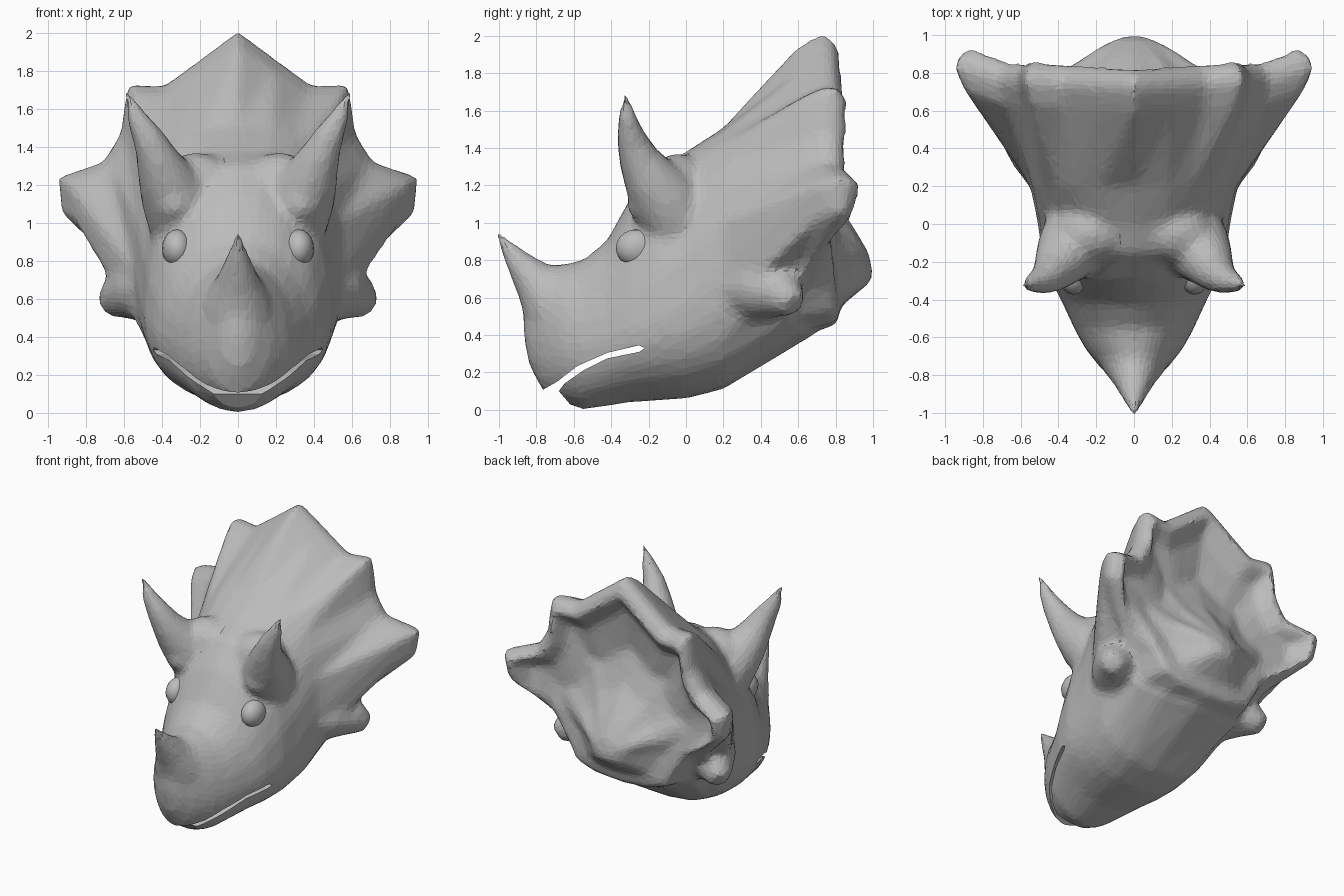
import bpy
import bmesh
from math import sin, cos, pi, copysign
from mathutils import Vector, Matrix

cube = bpy.data.objects.get("Cube")
if cube:
    bpy.data.objects.remove(cube, do_unlink=True)

grey = bpy.data.materials.new("stone grey")
grey.use_nodes = True
grey.diffuse_color = (0.5, 0.5, 0.5, 1)
for node in grey.node_tree.nodes:
    if node.type == 'BSDF_PRINCIPLED':
        node.inputs["Base Color"].default_value = grey.diffuse_color
        node.inputs["Roughness"].default_value = 0.7


def loft(bm, rings):
    """Bridge equal rings of points and close both ends."""
    loops = [[bm.verts.new(p) for p in ring] for ring in rings]
    count = len(loops[0])
    for a, b in zip(loops, loops[1:]):
        for i in range(count):
            j = (i + 1) % count
            bm.faces.new((a[i], a[j], b[j], b[i]))
    bm.faces.new(loops[0])
    bm.faces.new(loops[-1])


def mirrored(half):
    """Complete a half outline, running from top to bottom, across x."""
    return half + [Vector((-p.x, p.y, p.z)) for p in half[-2:0:-1]]


def horn(bm, path, side=1, sides=14):
    """Tapering tube along (x, y, z, radius) points."""
    points = [Vector((x * side, y, z)) for x, y, z, _ in path]
    rings = []
    for i, p in enumerate(points):
        along = points[min(i + 1, len(points) - 1)] - points[max(i - 1, 0)]
        turn = along.to_track_quat('Z', 'Y')
        r = path[i][3]
        rings.append([p + turn @ Vector((r * cos(2 * pi * k / sides),
                                         r * sin(2 * pi * k / sides), 0))
                      for k in range(sides)])
    loft(bm, rings)


def ellipsoid(bm, centre, radii, u=16, v=10):
    place = Matrix.Translation(centre) @ Matrix.Diagonal((*radii, 1))
    bmesh.ops.create_uvsphere(bm, u_segments=u, v_segments=v, radius=1, matrix=place)


def finish(name, bm, smooth=False):
    bmesh.ops.recalc_face_normals(bm, faces=bm.faces[:])
    mesh = bpy.data.meshes.new(name)
    bm.to_mesh(mesh)
    bm.free()
    mesh.materials.append(grey)
    for face in mesh.polygons:
        face.use_smooth = smooth
    obj = bpy.data.objects.new(name, mesh)
    bpy.context.collection.objects.link(obj)
    return obj


# Head sections: y, top, bottom, half width, height of widest point, roundness
SECTIONS = [
    (-0.87, 0.54, 0.40, 0.03, 0.46, 1),
    (-0.84, 0.66, 0.24, 0.09, 0.42, 1),
    (-0.76, 0.77, 0.09, 0.18, 0.38, 1),
    (-0.66, 0.78, 0.04, 0.26, 0.36, 1),
    (-0.55, 0.80, 0.0, 0.32, 0.35, 1),
    (-0.42, 0.91, 0.02, 0.38, 0.38, 1),
    (-0.3, 1.13, 0.04, 0.44, 0.42, 1),
    (-0.15, 1.31, 0.05, 0.49, 0.48, 0.93),
    (0, 1.38, 0.06, 0.51, 0.56, 0.86),
    (0.2, 1.51, 0.11, 0.55, 0.75, 0.8),
]
# Scalloped frill rim, from the crown down to the throat
RIM = [Vector(p) for p in (
    (0, 0.71, 2.01), (0.2, 0.72, 1.86), (0.39, 0.73, 1.72), (0.58, 0.75, 1.73),
    (0.62, 0.74, 1.47), (0.71, 0.74, 1.32), (0.95, 0.82, 1.24), (0.93, 0.8, 1.05),
    (0.67, 0.66, 0.8), (0.56, 0.56, 0.62), (0.47, 0.56, 0.46), (0.29, 0.63, 0.4),
    (0, 0.68, 0.38))]
STEPS = len(RIM) - 1
HUB = 0.75


def section(y, top, bottom, width, mid, power):
    half = []
    for k in range(STEPS + 1):
        s, c = abs(sin(pi * k / STEPS)), cos(pi * k / STEPS)
        reach = top - mid if c > 0 else mid - bottom
        half.append(Vector((width * s ** power, y,
                            mid + copysign(abs(c) ** power, c) * reach)))
    half[0].x = half[-1].x = 0
    return mirrored(half)


def rim_ring(scale, offset):
    """Frill edge, shifted in depth, fading out towards the throat."""
    return mirrored([Vector((p.x * scale, p.y + offset * max(0, min(1, p.z * 1.5 - 0.8)),
                             HUB + (p.z - HUB) * scale)) for p in RIM])


def back_ring(scale, y, lean):
    """Rim shrunk towards the neck, leaning forward as it rises."""
    return mirrored([Vector((p.x * scale, y - lean * (p.z - HUB) * scale,
                             HUB + (p.z - HUB) * scale)) for p in RIM])


# Head, frill and neck bulge as one skin
bm = bmesh.new()
rings = [section(*row) for row in SECTIONS]
rings += [rim_ring(0.95, -0.11), rim_ring(1, 0), rim_ring(0.99, 0.07),
          rim_ring(0.91, 0.12), back_ring(0.8, 0.79, 0.06),
          back_ring(0.55, 0.79, 0.17), back_ring(0.36, 0.87, 0.27),
          back_ring(0.2, 0.96, 0.3), back_ring(0.08, 0.995, 0.2)]
loft(bm, rings)

# Nose horn, extended a little because softening shortens it
horn(bm, [(0, -0.62, 0.46, 0.23), (0, -0.73, 0.6, 0.175), (0, -0.81, 0.69, 0.12),
          (0, -0.895, 0.79, 0.075), (0, -0.96, 0.875, 0.042), (0, -1.025, 0.965, 0.01)])

# Brow masses, brow horns and cheek spikes
for side in (1, -1):
    ellipsoid(bm, (0.33 * side, -0.1, 1.1), (0.15, 0.22, 0.14))
    ellipsoid(bm, (0.22 * side, -0.05, 1.2), (0.2, 0.16, 0.17))
    horn(bm, [(0.29, -0.06, 1.04, 0.2), (0.34, -0.13, 1.15, 0.18),
              (0.39, -0.2, 1.25, 0.145), (0.43, -0.255, 1.35, 0.11),
              (0.48, -0.295, 1.46, 0.082), (0.54, -0.315, 1.57, 0.053),
              (0.59, -0.325, 1.7, 0.012)], side)
    horn(bm, [(0.4, 0.32, 0.66, 0.2), (0.52, 0.43, 0.65, 0.175),
              (0.63, 0.53, 0.61, 0.12), (0.69, 0.58, 0.56, 0.07)], side)
head = finish("horned_head_and_frill", bm)

# Mouth opening
MOUTH = [(-0.95, -0.1), (-0.86, 0.06), (-0.76, 0.11), (-0.69, 0.15), (-0.58, 0.235),
         (-0.42, 0.305), (-0.25, 0.345), (-0.22, 0.33), (-0.25, 0.31), (-0.42, 0.275),
         (-0.55, 0.21), (-0.65, 0.14), (-0.68, 0.1), (-0.62, 0.03), (-0.6, -0.1)]
bm = bmesh.new()
loft(bm, [[Vector((x, y, z)) for y, z in MOUTH] for x in (-0.8, 0.8)])
cutter = finish("mouth_cutter", bm)
cutter.hide_render = True

fuse = head.modifiers.new("fuse", 'REMESH')
fuse.mode = 'VOXEL'
fuse.voxel_size = 0.022
soften = head.modifiers.new("soften", 'SMOOTH')
soften.factor = 0.5
soften.iterations = 16
cut = head.modifiers.new("cut", 'BOOLEAN')
cut.operation = 'DIFFERENCE'
cut.solver = 'EXACT'
cut.object = cutter
facet = head.modifiers.new("facet", 'DECIMATE')
facet.ratio = 0.14

bpy.context.view_layer.objects.active = head
head.select_set(True)
for name in [m.name for m in head.modifiers]:
    bpy.ops.object.modifier_apply(modifier=name)
bpy.data.objects.remove(cutter, do_unlink=True)
for face in head.data.polygons:
    face.use_smooth = False

# Eyes
for side, label in ((1, "left"), (-1, "right")):
    bm = bmesh.new()
    ellipsoid(bm, (0.32 * side, -0.265, 0.865), (0.08, 0.11, 0.1))
    finish("eye_" + label, bm, smooth=True)
